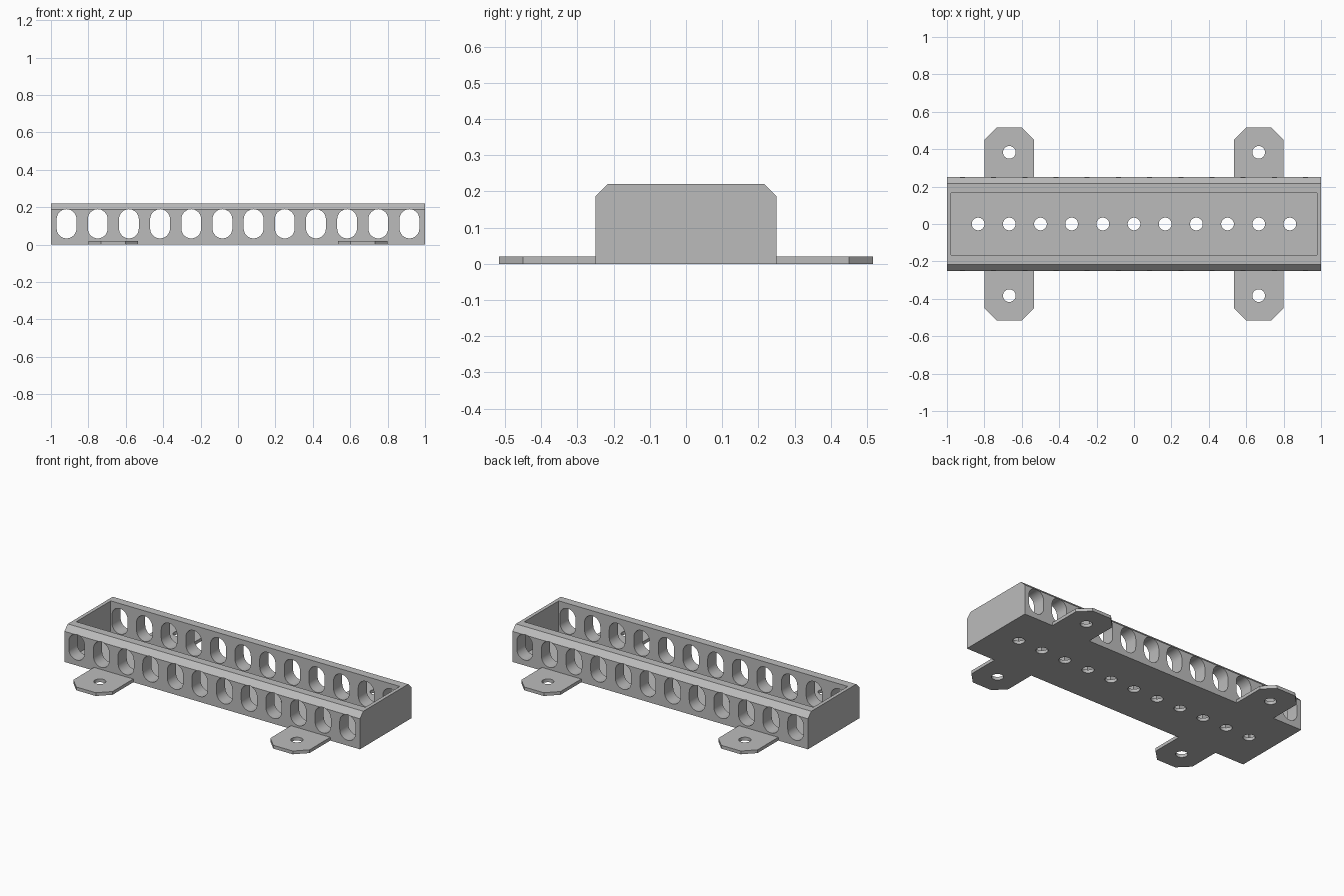
import bpy, bmesh, math
from mathutils import Matrix, Vector

if "Cube" in bpy.data.objects:
    bpy.data.objects.remove(bpy.data.objects["Cube"], do_unlink=True)

PITCH = 1 / 6
HALF_Y, HEIGHT, FLOOR = 0.25, 0.22, 0.02
HOLE_R = 0.034

grey = bpy.data.materials.new("plain grey")
grey.use_nodes = True
colour = (0.5, 0.5, 0.5, 1)
grey.diffuse_color = colour
grey.node_tree.nodes["Principled BSDF"].inputs["Base Color"].default_value = colour


def prism(bm, points, depth):
    """Extrude a closed outline of 3D points along the vector depth."""
    face = bm.faces.new([bm.verts.new(p) for p in points])
    new = bmesh.ops.extrude_face_region(bm, geom=[face])["geom"]
    bmesh.ops.translate(bm, vec=Vector(depth),
                        verts=[v for v in new if isinstance(v, bmesh.types.BMVert)])


def finish(name, bm):
    bmesh.ops.recalc_face_normals(bm, faces=bm.faces)
    mesh = bpy.data.meshes.new(name)
    bm.to_mesh(mesh)
    bm.free()
    obj = bpy.data.objects.new(name, mesh)
    mesh.materials.append(grey)
    bpy.context.collection.objects.link(obj)
    return obj


def combine(target, tool, operation):
    mod = target.modifiers.new(operation.title(), "BOOLEAN")
    mod.operation, mod.solver, mod.object = operation, "EXACT", tool
    bpy.ops.object.select_all(action="DESELECT")
    bpy.context.view_layer.objects.active = target
    target.select_set(True)
    bpy.ops.object.modifier_apply(modifier=mod.name)
    bpy.data.objects.remove(tool, do_unlink=True)


# Tray body: chamfered profile run along x
bm = bmesh.new()
c = 0.033
half = [(HALF_Y, 0), (HALF_Y, HEIGHT - c), (HALF_Y - c, HEIGHT)]
profile = half + [(-y, z) for y, z in reversed(half)]
prism(bm, [(-1, y, z) for y, z in profile], (2, 0, 0))
tray = finish("slotted_tray", bm)

# Four mounting tabs with clipped outer corners
bm = bmesh.new()
clip, tab_half, tab_end = 0.067, 0.133, 0.517
outline = [(tab_half, 0.2), (tab_half, tab_end - clip), (tab_half - clip, tab_end)]
outline += [(-x, y) for x, y in reversed(outline)]
for sx in (-1, 1):
    for sy in (-1, 1):
        prism(bm, [(sx * 4 * PITCH + x, sy * y, 0) for x, y in outline], (0, 0, FLOOR))
combine(tray, finish("mounting_tabs", bm), "UNION")

# Open cavity
bm = bmesh.new()
bmesh.ops.create_cube(bm, size=1, matrix=Matrix.Translation((0, 0, FLOOR + 0.5))
                      @ Matrix.Diagonal((1.956, 2 * PITCH, 1, 1)))
combine(tray, finish("cavity_cutter", bm), "DIFFERENCE")

# Rounded slots through both long walls
bm = bmesh.new()
r, straight, mid = 0.053, 0.025, 0.111
arc = [(r * math.cos(a), straight + r * math.sin(a))
       for a in (math.pi * i / 16 for i in range(17))]
slot = arc + [(-x, -z) for x, z in arc]
for i in range(12):
    x0 = (i - 5.5) * PITCH
    prism(bm, [(x0 + x, -0.4, mid + z) for x, z in slot], (0, 0.8, 0))
combine(tray, finish("slot_cutter", bm), "DIFFERENCE")

# Round holes along the floor and in each tab
bm = bmesh.new()
centres = [((i - 5) * PITCH, 0) for i in range(11)]
centres += [(sx * 4 * PITCH, sy * 0.383) for sx in (-1, 1) for sy in (-1, 1)]
for x, y in centres:
    bmesh.ops.create_cone(bm, cap_ends=True, segments=32, radius1=HOLE_R, radius2=HOLE_R,
                          depth=0.1, matrix=Matrix.Translation((x, y, 0.01)))
combine(tray, finish("hole_cutter", bm), "DIFFERENCE")

# Merge flat neighbouring faces and smooth only the round cuts
bm = bmesh.new()
bm.from_mesh(tray.data)
bmesh.ops.dissolve_limit(bm, angle_limit=math.radians(1), verts=bm.verts, edges=bm.edges)
bm.to_mesh(tray.data)
bm.free()
bpy.ops.object.shade_smooth_by_angle(angle=math.radians(30))
